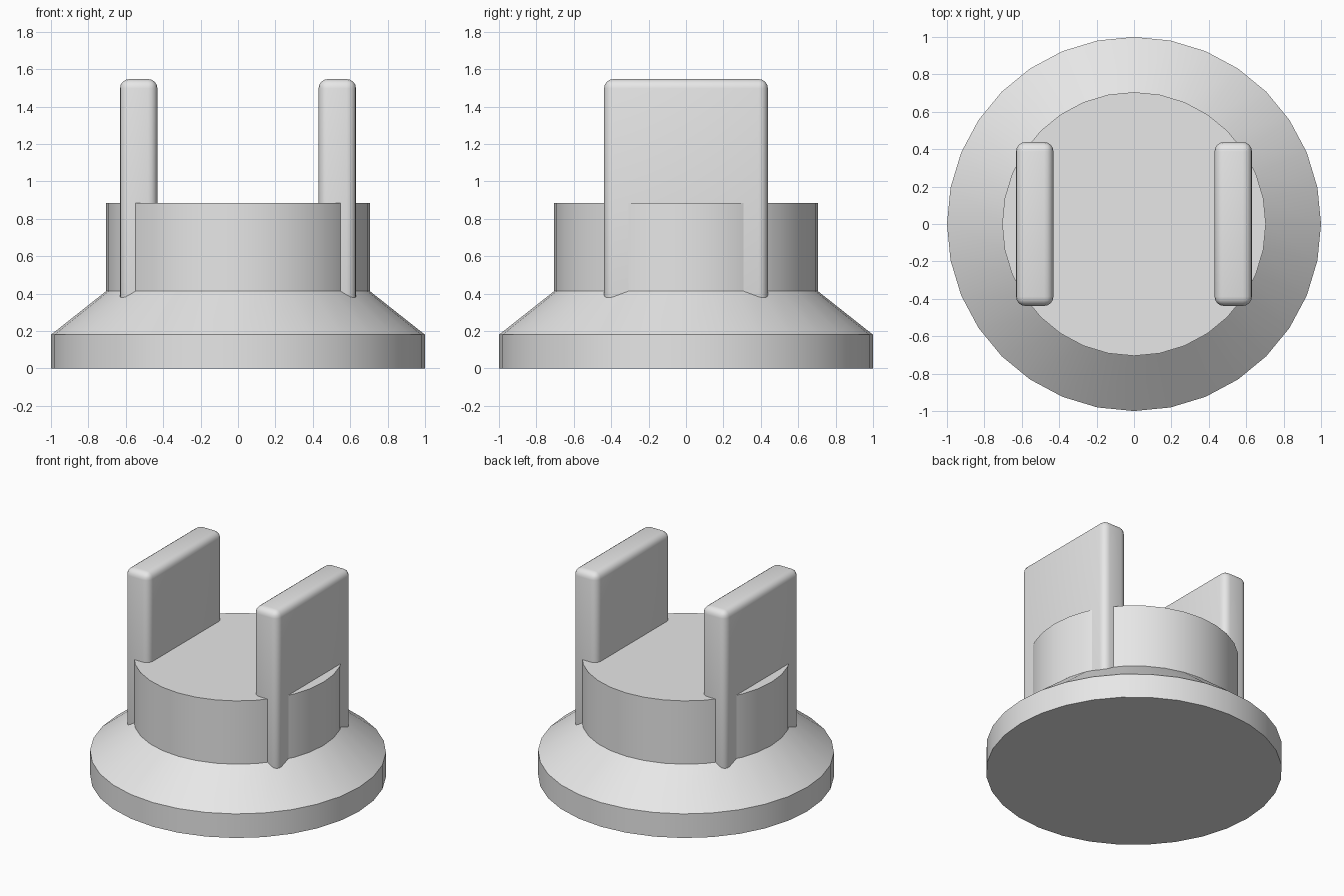
import bpy
import bmesh
import math

cube = bpy.data.objects.get("Cube")
if cube:
    bpy.data.objects.remove(cube, do_unlink=True)

# Single plain grey
grey = bpy.data.materials.new("light_grey")
grey.use_nodes = True
colour = (0.8, 0.8, 0.8, 1)
grey.diffuse_color = colour
grey.node_tree.nodes["Principled BSDF"].inputs["Base Color"].default_value = colour


def finish(name, bm):
    bmesh.ops.recalc_face_normals(bm, faces=bm.faces)
    mesh = bpy.data.meshes.new(name)
    bm.to_mesh(mesh)
    bm.free()
    mesh.materials.append(grey)
    obj = bpy.data.objects.new(name, mesh)
    bpy.context.collection.objects.link(obj)
    bpy.ops.object.select_all(action='DESELECT')
    obj.select_set(True)
    bpy.context.view_layer.objects.active = obj
    bpy.ops.object.shade_smooth_by_angle(angle=math.radians(31))
    return obj


# Round base: flange, sloped shoulder and raised hub
SIDES = 32
PROFILE = [(1, 0), (1, 0.18), (0.705, 0.413), (0.705, 0.885)]
bm = bmesh.new()
rings = []
for radius, z in PROFILE:
    angles = [2 * math.pi * i / SIDES for i in range(SIDES)]
    rings.append([bm.verts.new((radius * math.cos(a), radius * math.sin(a), z))
                  for a in angles])
for low, high in zip(rings, rings[1:]):
    for i in range(SIDES):
        j = (i + 1) % SIDES
        bm.faces.new((low[i], low[j], high[j], high[i]))
bm.faces.new(rings[0])
bm.faces.new(rings[-1])
finish("round_base", bm)


# Upright plates with rounded edges, sunk into the shoulder
BOTTOM, TOP = 0.3, 1.547
for name, side in (("left_plate", 1), ("right_plate", -1)):
    bm = bmesh.new()
    bmesh.ops.create_cube(bm, size=1)
    for v in bm.verts:
        v.co.x = v.co.x * 0.2 + side * 0.531
        v.co.y *= 0.876
        v.co.z = TOP if v.co.z > 0 else BOTTOM
    bmesh.ops.bevel(bm, geom=bm.edges[:], offset=0.05, segments=4,
                    profile=0.5, affect='EDGES')
    finish(name, bm)
